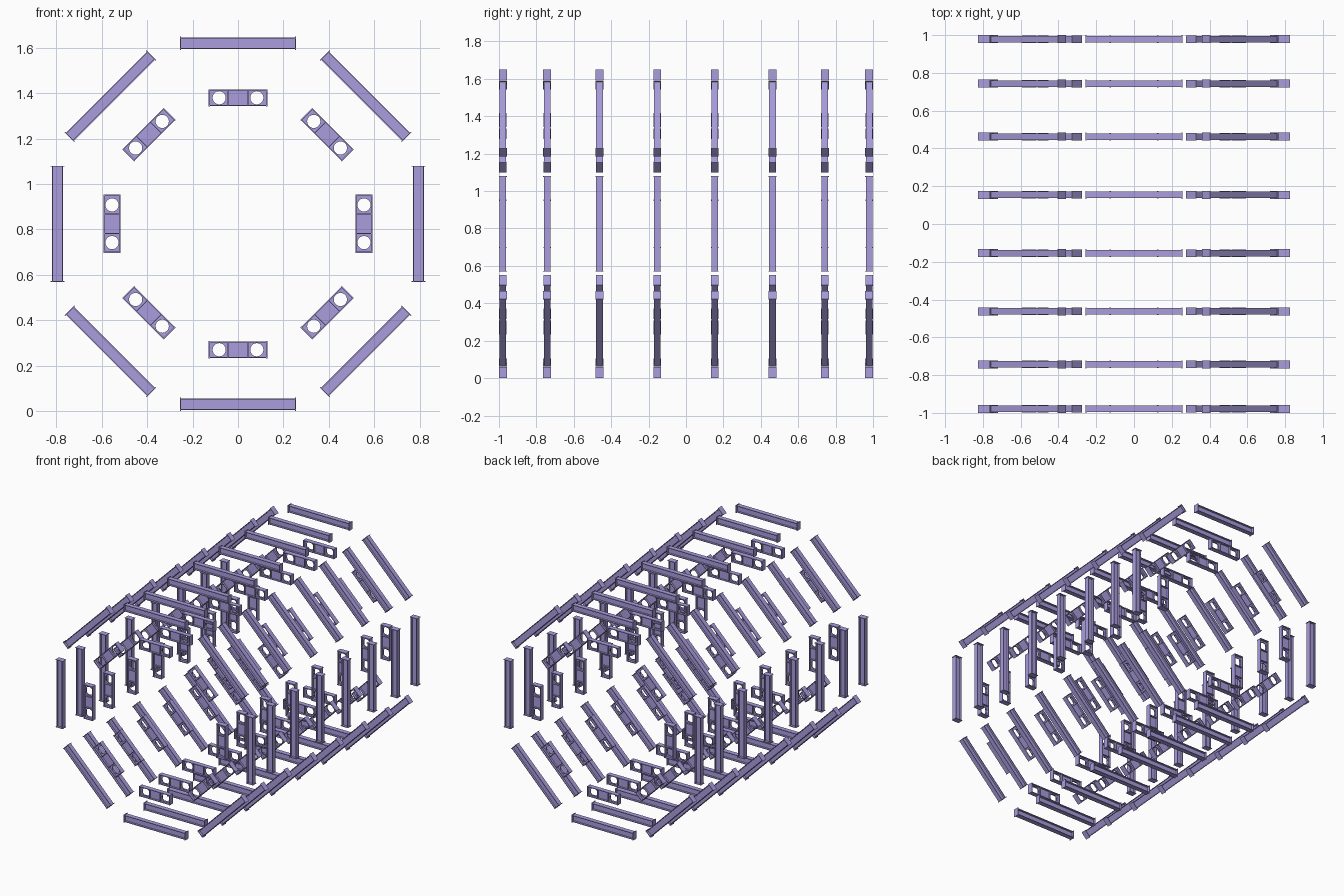
import bpy, bmesh, math
from mathutils import Matrix, Vector

if "Cube" in bpy.data.objects:
    bpy.data.objects.remove(bpy.data.objects["Cube"])

RING_Z = 0.825
STATIONS = [s * y for y in (0.154, 0.4625, 0.743, 0.979) for s in (-1, 1)]

mat = bpy.data.materials.new("violet_steel")
mat.diffuse_color = (0.40, 0.34, 0.72, 1)
mat.use_nodes = True
mat.node_tree.nodes["Principled BSDF"].inputs["Base Color"].default_value = mat.diffuse_color


def box(bm, x, y, z, sx, sy, sz):
    m = Matrix.Translation((x, y, z)) @ Matrix.Diagonal((sx, sy, sz, 1))
    bmesh.ops.create_cube(bm, size=1, matrix=m)


def holed_plate(bm, cx, hx, hz, r, t):
    """Upright rectangular plate pierced by a round hole."""
    angles = {round(i * math.tau / 32, 5) for i in range(32)}
    corner = math.atan2(hz, hx)
    angles |= {corner, math.pi - corner, math.pi + corner, math.tau - corner}
    rings = []
    for a in sorted(angles):
        c, s = math.cos(a), math.sin(a)
        k = min(hx / max(abs(c), 1e-6), hz / max(abs(s), 1e-6))
        rings.append([bm.verts.new((cx + d * c, y, d * s))
                      for d, y in ((r, -t / 2), (k, -t / 2), (k, t / 2), (r, t / 2))])
    for i, p in enumerate(rings):
        q = rings[(i + 1) % len(rings)]
        for j in range(4):
            bm.faces.new((p[j], p[(j + 1) % 4], q[(j + 1) % 4], q[j]))


def finish(bm, name):
    bmesh.ops.recalc_face_normals(bm, faces=bm.faces)
    me = bpy.data.meshes.new(name)
    bm.to_mesh(me)
    bm.free()
    me.materials.append(mat)
    return me


# Outer beam: I section with slightly larger end plates
bm = bmesh.new()
box(bm, 0, 0, 0, 0.504, 0.006, 0.04)
for s in (-1, 1):
    box(bm, 0, 0, s * 0.0225, 0.504, 0.035, 0.005)
    box(bm, s * 0.2535, 0, 0, 0.004, 0.042, 0.06)
outer = finish(bm, "outer_beam")

# Inner beam: short I section, pierced web, stiffeners and end plates
bm = bmesh.new()
box(bm, 0, 0, 0, 0.084, 0.006, 0.066)
for s in (-1, 1):
    box(bm, 0, 0, s * 0.0345, 0.25, 0.035, 0.005)
    holed_plate(bm, s * 0.083, 0.041, 0.033, 0.029, 0.006)
    box(bm, s * 0.0435, 0, 0, 0.004, 0.033, 0.066)
    box(bm, s * 0.126, 0, 0, 0.006, 0.040, 0.075)
inner = finish(bm, "inner_beam")

# Eight octagonal frames of outer and inner beams
for y in STATIONS:
    for i in range(8):
        rot = Matrix.Rotation(i * math.pi / 4, 4, 'Y')
        for me, r in ((outer, 0.795), (inner, 0.555)):
            ob = bpy.data.objects.new(me.name, me)
            bpy.context.collection.objects.link(ob)
            ob.matrix_world = (Matrix.Translation((0, y, RING_Z)) @ rot
                               @ Matrix.Translation(Vector((0, 0, r))))
